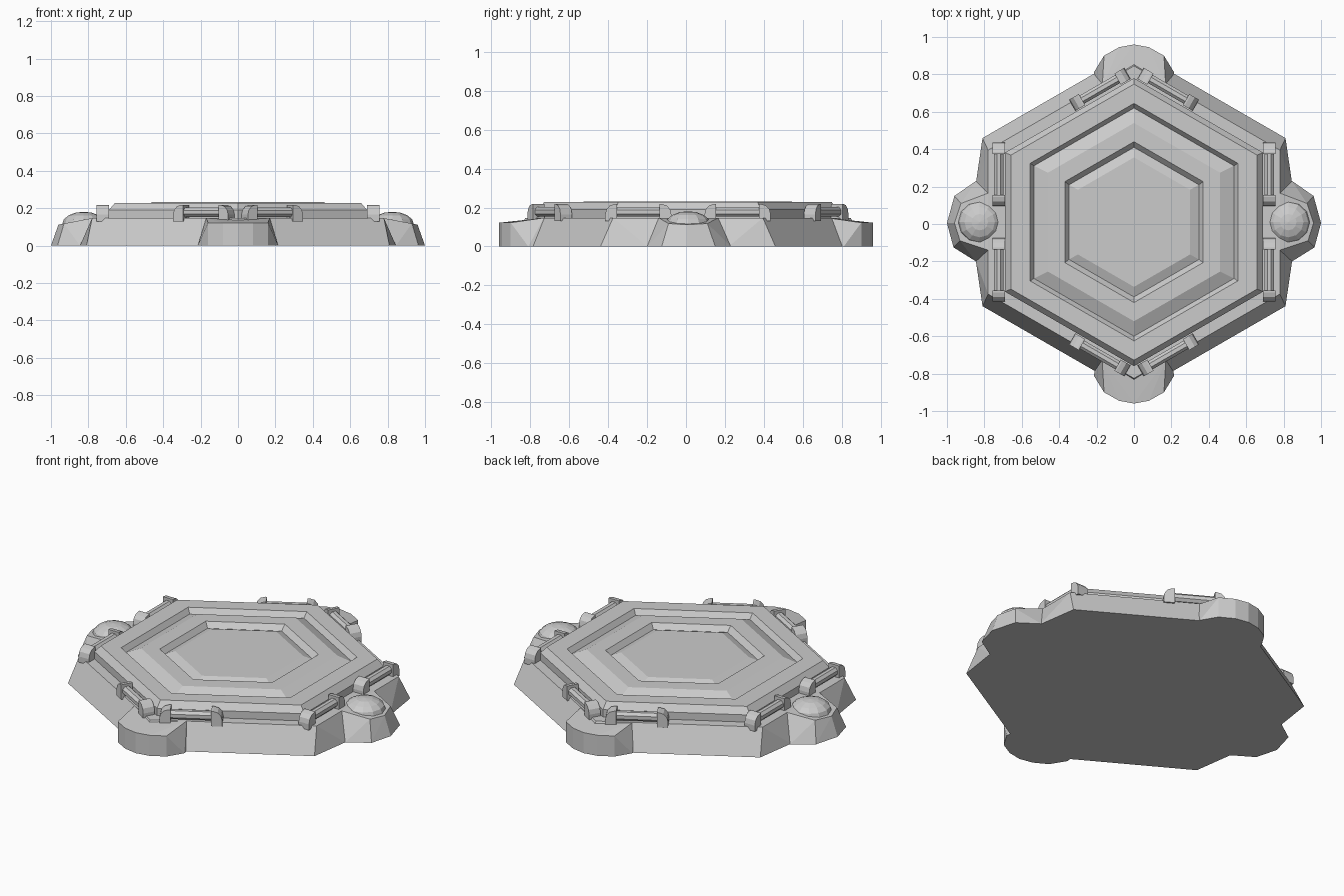
import bpy, bmesh, math
from mathutils import Matrix, Vector

cube = bpy.data.objects.get("Cube")
if cube:
    bpy.data.objects.remove(cube, do_unlink=True)

grey = bpy.data.materials.new("plain grey")
grey.use_nodes = True
grey.diffuse_color = (0.6, 0.6, 0.6, 1)
grey.node_tree.nodes["Principled BSDF"].inputs["Base Color"].default_value = (0.6, 0.6, 0.6, 1)

CY = 0.01      # hexagons sit slightly behind the centre
DECK = 0.147   # height of the base's top


def finish(bm, name, matrix=None):
    if matrix:
        bm.transform(matrix)
    bmesh.ops.recalc_face_normals(bm, faces=bm.faces)
    mesh = bpy.data.meshes.new(name)
    bm.to_mesh(mesh)
    bm.free()
    mesh.materials.append(grey)
    obj = bpy.data.objects.new(name, mesh)
    bpy.context.collection.objects.link(obj)
    return obj


def hull(points, name):
    bm = bmesh.new()
    for p in points:
        bm.verts.new(p)
    bmesh.ops.convex_hull(bm, input=bm.verts)
    bmesh.ops.dissolve_limit(bm, angle_limit=0.02, verts=bm.verts, edges=bm.edges)
    return finish(bm, name)


def hexagon(width, apex, z):
    """Hexagon with apexes along y and half width along x."""
    side = apex - width * math.tan(math.radians(30))
    return [Vector((x, y + CY, z)) for x, y in (
        (0, apex), (-width, side), (-width, -side),
        (0, -apex), (width, -side), (width, side))]


# Flared base, widening a little towards the side lobes
flare = [(sx * 0.845, sy * 0.21 + CY, 0) for sx in (-1, 1) for sy in (-1, 1)]
hull(hexagon(0.81, 0.917, 0) + flare + hexagon(0.78, 0.835, DECK), "base")

# Rounded lobes at front and back
for s, name in ((-1, "front_lobe"), (1, "back_lobe")):
    pts = []
    for x, y in ((0.16, 0.9), (0.08, 0.945), (0, 0.96)):
        pts += [(m * x, s * y, z) for m in (-1, 1) for z in (0, 0.122)]
    for m in (-1, 1):
        pts += [(m * 0.215, s * 0.81, 0), (m * 0.17, s * 0.73, DECK), (m * 0.17, s * 0.6, 0)]
    hull(pts, name)

# Angular side lobes, each with a low dome
for s, name in ((-1, "right"), (1, "left")):
    pts = [(s * x, y, 0) for x, y in
           ((0.845, 0.23), (0.96, 0.15), (1, 0.005), (0.965, -0.125), (0.845, -0.2), (0.6, 0))]
    pts += [(s * x, y, z) for x, y, z in
            ((0.78, 0.165, DECK), (0.925, 0.11, 0.118), (0.96, 0.005, 0.112),
             (0.93, -0.09, 0.118), (0.78, -0.14, DECK))]
    hull(pts, name + "_lobe")
    bm = bmesh.new()
    bmesh.ops.create_uvsphere(bm, u_segments=12, v_segments=8, radius=1)
    finish(bm, name + "_dome", Matrix.Translation((s * 0.825, CY, 0.115))
           @ Matrix.Diagonal((0.115, 0.115, 0.066, 1)))

# Stepped top plate with two hexagonal grooves: half width, apex, height
rings = [(0.69, 0.77, 0.1), (0.69, 0.77, 0.19), (0.658, 0.738, 0.228),
         (0.555, 0.635, 0.228), (0.535, 0.61, 0.198), (0.46, 0.53, 0.232),
         (0.37, 0.43, 0.232), (0.347, 0.4, 0.202), (0.3, 0.346, 0.222)]
bm = bmesh.new()
loops = [[bm.verts.new(p) for p in hexagon(*r)] for r in rings]
for a, b in zip(loops, loops[1:]):
    for i in range(6):
        j = (i + 1) % 6
        bm.faces.new((a[i], a[j], b[j], b[i]))
bm.faces.new(loops[0])
bm.faces.new(loops[-1])
finish(bm, "top_plate")


# Rails: a bar held between two rounded end brackets
def rail(x, y, angle, name):
    place = Matrix.Translation((x, y, 0)) @ Matrix.Rotation(angle, 4, "Z")
    for e in (-1, 1):
        bm = bmesh.new()
        profile = [(0.11, 0.13), (0.17, 0.13), (0.17, 0.165)]
        for k in range(1, 4):
            t = math.radians(30 * k)
            profile.append((0.12 + 0.05 * math.cos(t), 0.165 + 0.053 * math.sin(t)))
        profile.append((0.11, 0.218))
        face = bm.faces.new([bm.verts.new((e * u, -0.034, z)) for u, z in profile])
        ext = bmesh.ops.extrude_face_region(bm, geom=[face])
        verts = [v for v in ext["geom"] if isinstance(v, bmesh.types.BMVert)]
        bmesh.ops.translate(bm, verts=verts, vec=(0, 0.068, 0))
        finish(bm, name + ("_inner_bracket" if e < 0 else "_outer_bracket"), place)
    bm = bmesh.new()
    bmesh.ops.create_cone(bm, cap_ends=True, segments=8, radius1=0.027, radius2=0.027, depth=0.24)
    finish(bm, name + "_bar", place @ Matrix.Translation((0, 0, 0.178))
           @ Matrix.Rotation(math.pi / 2, 4, "Y") @ Matrix.Rotation(math.pi / 8, 4, "Z"))


for sx, side in ((-1, "right"), (1, "left")):
    for sy, end in ((-1, "front"), (1, "back")):
        rail(sx * 0.723, sy * 0.255 + CY, sy * math.pi / 2, f"{side}_{end}_side_rail")
        rail(sx * 0.183, sy * 0.71 + CY, -sx * sy * math.pi / 6, f"{side}_{end}_slanted_rail")
